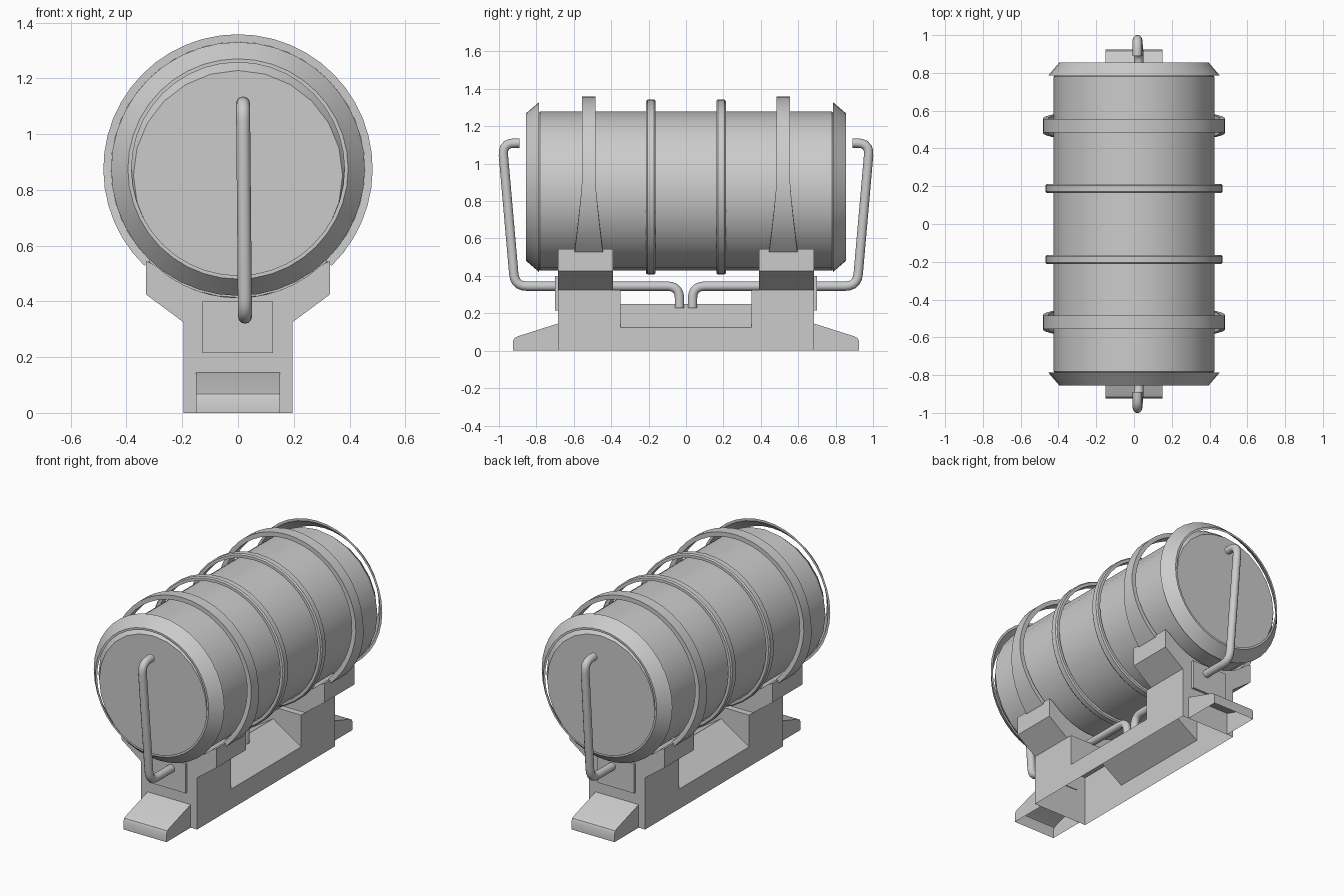
import bpy, bmesh, math
from mathutils import Vector

if "Cube" in bpy.data.objects:
    bpy.data.objects.remove(bpy.data.objects["Cube"])

BODY_Z, RING_Z = 0.853, 0.875


def make(name, verts, faces, smooth=True, recalc=True):
    me = bpy.data.meshes.new(name)
    me.from_pydata(verts, [], faces)
    bm = bmesh.new()
    bm.from_mesh(me)
    if recalc:
        bmesh.ops.recalc_face_normals(bm, faces=bm.faces)
    bm.to_mesh(me)
    bm.free()
    ob = bpy.data.objects.new(name, me)
    bpy.context.collection.objects.link(ob)
    if smooth:
        bpy.ops.object.select_all(action='DESELECT')
        ob.select_set(True)
        bpy.context.view_layer.objects.active = ob
        bpy.ops.object.shade_smooth_by_angle(angle=math.radians(32))
    return ob


def revolve(name, profile, cz, n, closed):
    """Spin (radius, y) points about a y-parallel axis at height cz."""
    m = len(profile)
    verts = [(r * math.sin(2 * math.pi * i / n), y, cz + r * math.cos(2 * math.pi * i / n))
             for i in range(n) for r, y in profile]
    faces = []
    for i in range(n):
        j = (i + 1) % n
        for k in range(m if closed else m - 1):
            l = (k + 1) % m
            faces.append((i * m + k, i * m + l, j * m + l, j * m + k))
    if not closed:
        faces += [tuple(i * m for i in range(n)), tuple(i * m + m - 1 for i in range(n))]
    return make(name, verts, faces)


def prism(name, profile, y0, y1):
    """Extrude an (x, z) outline along y."""
    n = len(profile)
    verts = [(x, y, z) for y in (y0, y1) for x, z in profile]
    faces = [tuple(range(n)), tuple(range(n, 2 * n))]
    faces += [(i, (i + 1) % n, n + (i + 1) % n, n + i) for i in range(n)]
    return make(name, verts, faces)


def round_path(pts, rad, steps=5):
    """Replace interior corners with curved bends."""
    pts = [Vector(p) for p in pts]
    out = [pts[0]]
    for a, b, c in zip(pts, pts[1:], pts[2:]):
        p, q = b + (a - b).normalized() * rad, b + (c - b).normalized() * rad
        for s in range(steps + 1):
            t = s / steps
            out.append(p * (1 - t) ** 2 + b * 2 * t * (1 - t) + q * t * t)
    return out + [pts[-1]]


# barrel body
revolve("barrel", [(0.375, -0.845), (0.425, -0.78), (0.425, 0.78), (0.375, 0.845)], BODY_Z, 24, False)

# base shell, open underneath, with a ridged saddle between two pedestals
W, H, E, G = 0.195, 0.325, 0.685, 0.35
outline = [(-E, 0), (E, 0), (E, H), (G, H), (G, 0.125), (-G, 0.125), (-G, H), (-E, H)]
verts = [(x, y, z) for x in (-W, W) for y, z in outline] + [(0, -G, 0.25), (0, G, 0.25)]
faces = [tuple(range(8)), tuple(range(8, 16)),
         (1, 2, 10, 9), (2, 3, 11, 10), (6, 7, 15, 14), (7, 0, 8, 15),
         (3, 4, 17, 12, 11), (6, 5, 16, 13, 14),
         (4, 5, 16, 17), (12, 13, 16, 17)]
make("base", verts, faces, smooth=False)

# saddle outline: flared sides and a curved cradle
arc = [(x, BODY_Z - math.sqrt(0.44 ** 2 - x * x)) for x in [0.30 - 0.05 * i for i in range(13)]]
cradle = [(-W, H), (W, H), (0.33, 0.425), (0.33, 0.545)] + arc + [(-0.33, 0.545), (-0.33, 0.425)]

for s, end in ((-1, "front"), (1, "back")):
    # cone shaped end rim
    revolve(end + "_rim", [(r, s * y) for r, y in
            ((0.455, 0.785), (0.395, 0.855), (0.382, 0.855), (0.44, 0.785))], RING_Z, 40, True)
    # narrow hoop with softened edges
    revolve(end + "_hoop", [(r, s * 0.188 + y) for r, y in
            ((0.443, -0.025), (0.461, -0.025), (0.468, -0.017),
             (0.468, 0.017), (0.461, 0.025), (0.443, 0.025))], RING_Z, 40, True)
    # saddle
    prism(end + "_saddle", cradle, s * 0.39, s * E)
    # strap that widens down to the saddle
    n, verts, faces = 36, [], []
    for i in range(n + 1):
        a = math.radians(-46 + 272 * i / n)
        z = RING_Z + 0.483 * math.sin(a)
        h = 0.035 + 0.04 * max(0, (0.92 - z) / 0.39) ** 1.2
        for r, d in ((0.455, -h), (0.483, -h), (0.483, h), (0.455, h)):
            verts.append((r * math.cos(a), s * 0.52 + d, RING_Z + r * math.sin(a)))
    for i in range(n):
        for k in range(4):
            l = (k + 1) % 4
            faces.append((4 * i + k, 4 * i + l, 4 * i + 4 + l, 4 * i + 4 + k))
    faces += [(0, 1, 2, 3), tuple(range(4 * n, 4 * n + 4))]
    make(end + "_strap", verts, faces)
    # end plate
    prism(end + "_plate", [(-0.128, 0.215), (0.126, 0.215), (0.126, 0.4), (-0.128, 0.4)], s * 0.68, s * 0.7)
    # sloped hollow foot with a rounded nose
    side = [(E, 0.145), (0.90, 0.077), (0.917, 0.068), (0.925, 0.052), (0.925, 0)]
    m = len(side)
    verts = [(x, s * y, z) for x in (-0.15, 0.15) for y, z in side] + [(-0.15, s * E, 0), (0.15, s * E, 0)]
    faces = [(i, i + 1, m + i + 1, m + i) for i in range(m - 1)]
    faces += [(0, 1, 2, 3, 4, 10), (5, 6, 7, 8, 9, 11)]
    make(end + "_foot", verts, faces)
    # bent pipe, swept as a tube
    path = round_path([(0.018, s * 0.89, 1.11), (0.018, s * 0.982, 1.11), (0.025, s * 0.915, 0.345),
                       (0.025, s * 0.035, 0.345), (0.025, s * 0.035, 0.228)], 0.065)
    n, verts, faces = 12, [], []
    for i, p in enumerate(path):
        t = (path[min(i + 1, len(path) - 1)] - path[max(i - 1, 0)]).normalized()
        u = Vector((1, 0, 0))
        v = t.cross(u).normalized()
        u = v.cross(t)
        for k in range(n):
            a = 2 * math.pi * k / n
            verts.append(p + (u * math.cos(a) + v * math.sin(a)) * 0.025)
    for i in range(len(path) - 1):
        for k in range(n):
            l = (k + 1) % n
            faces.append((i * n + k, i * n + l, i * n + n + l, i * n + n + k))
    last = (len(path) - 1) * n
    faces += [tuple(range(n)), tuple(range(last, last + n))]
    make(end + "_pipe", verts, faces)
